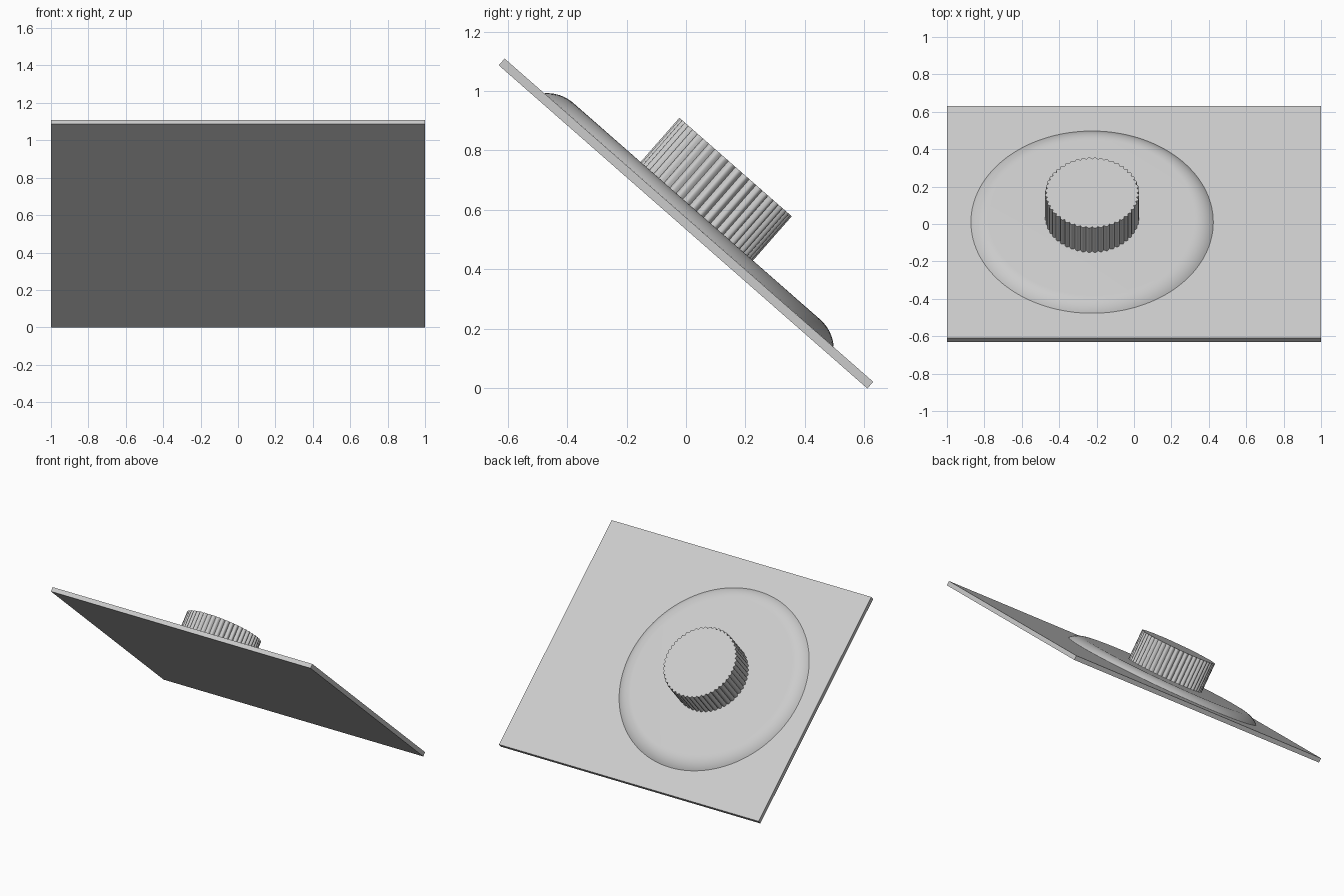
import bpy, bmesh
from math import radians, cos, sin, pi
from mathutils import Matrix

cube = bpy.data.objects.get("Cube")
if cube:
    bpy.data.objects.remove(cube, do_unlink=True)

# Shared grey material
grey = bpy.data.materials.new("light_grey")
grey.use_nodes = True
grey.diffuse_color = (0.6, 0.6, 0.6, 1)
grey.node_tree.nodes["Principled BSDF"].inputs["Base Color"].default_value = (0.6, 0.6, 0.6, 1)

# All parts are built flat, then tilted together
TILT = Matrix.Translation((0, 0, 0.554)) @ Matrix.Rotation(radians(-41.25), 4, "X")
THICK, LENGTH = 0.03, 1.65
KNOB_X = -0.224
DOME_R, DOME_H, FILLET = 0.648, 0.04, 0.136
KNOB_R, KNOB_H, RIBS = 0.252, 0.198, 48


def add_part(name, bm, offset=(0, 0, 0), smooth_angle=None):
    bmesh.ops.recalc_face_normals(bm, faces=bm.faces)
    mesh = bpy.data.meshes.new(name)
    bm.to_mesh(mesh)
    bm.free()
    mesh.materials.append(grey)
    if smooth_angle:
        mesh.shade_smooth()
        mesh.set_sharp_from_angle(angle=radians(smooth_angle))
    obj = bpy.data.objects.new(name, mesh)
    bpy.context.collection.objects.link(obj)
    obj.matrix_world = TILT @ Matrix.Translation(offset)
    return obj


def ring(bm, points, z):
    return [bm.verts.new((x, y, z)) for x, y in points]


def loft(bm, rings):
    """Bridge equal rings with quads and cap both ends."""
    for low, high in zip(rings, rings[1:]):
        for i in range(len(low)):
            j = (i + 1) % len(low)
            bm.faces.new((low[i], low[j], high[j], high[i]))
    bm.faces.new(rings[0])
    bm.faces.new(rings[-1])


def circle(radius, count=128):
    return [(radius * cos(2 * pi * i / count), radius * sin(2 * pi * i / count))
            for i in range(count)]


# Tilted rectangular plate
bm = bmesh.new()
bmesh.ops.create_cube(bm, size=1)
bmesh.ops.scale(bm, vec=(2, LENGTH, THICK), verts=bm.verts)
add_part("plate", bm)

# Raised disc with a rounded edge meeting the plate at an angle
bm = bmesh.new()
steps, sweep = 10, radians(45)
rings = []
for k in range(steps + 1):
    a = sweep * (1 - k / steps)
    radius = DOME_R - FILLET * (sin(sweep) - sin(a))
    rings.append(ring(bm, circle(radius), DOME_H - FILLET * (1 - cos(a))))
loft(bm, rings)
add_part("raised_disc", bm, (KNOB_X, 0, THICK / 2), 30)

# Knob with rounded grip ribs around its side
bm = bmesh.new()
outline = []
for i in range(RIBS):
    for k in range(8):
        angle = 2 * pi * (i + k / 8) / RIBS
        radius = KNOB_R - 0.012 * (1 - abs(sin(pi * k / 8)))
        outline.append((radius * cos(angle), radius * sin(angle)))
loft(bm, [ring(bm, outline, 0), ring(bm, outline, KNOB_H)])
add_part("ribbed_knob", bm, (KNOB_X, 0, THICK / 2 + DOME_H), 30)
